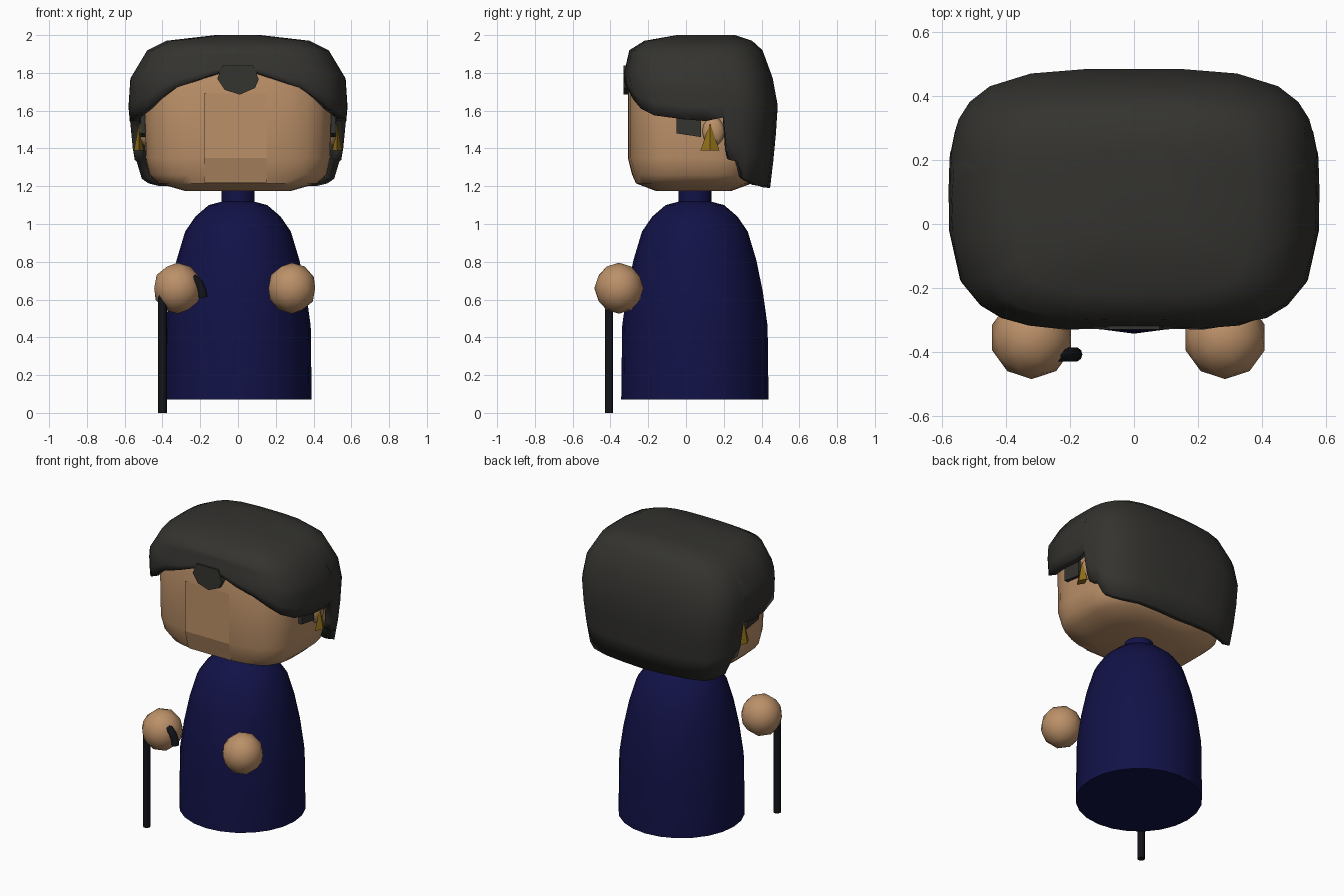
import bpy, bmesh, math
from mathutils import Vector

if "Cube" in bpy.data.objects:
    bpy.data.objects.remove(bpy.data.objects["Cube"])


def material(name, rgb):
    m = bpy.data.materials.new(name)
    m.diffuse_color = (*rgb, 1)
    m.use_nodes = True
    m.node_tree.nodes["Principled BSDF"].inputs["Base Color"].default_value = m.diffuse_color
    return m


SKIN = material("skin", (0.50, 0.28, 0.14))
HAIR = material("dark_hair", (0.034, 0.033, 0.029))
NAVY = material("navy", (0.006, 0.006, 0.065))
GOLD = material("gold", (0.28, 0.16, 0.01))
BLACK = material("black", (0.006, 0.007, 0.01))


def finish(name, bm, mat, smooth=True, angle=40):
    bmesh.ops.recalc_face_normals(bm, faces=bm.faces)
    me = bpy.data.meshes.new(name)
    bm.to_mesh(me)
    bm.free()
    ob = bpy.data.objects.new(name, me)
    bpy.context.collection.objects.link(ob)
    me.materials.append(mat)
    if smooth:
        bpy.ops.object.select_all(action='DESELECT')
        bpy.context.view_layer.objects.active = ob
        ob.select_set(True)
        bpy.ops.object.shade_smooth_by_angle(angle=math.radians(angle))
    return ob


def loft(rings, cap_start=True, cap_end=True):
    bm = bmesh.new()
    rows = [[bm.verts.new(p) for p in r] for r in rings]
    n = len(rows[0])
    for a, b in zip(rows, rows[1:]):
        for i in range(n):
            j = (i + 1) % n
            bm.faces.new((a[i], a[j], b[j], b[i]))
    if cap_start:
        bm.faces.new(rows[0])
    if cap_end:
        bm.faces.new(rows[-1])
    return bm


def lerp_table(table, t):
    """Interpolate rows (key, values...) sorted by rising key."""
    for a, b in zip(table, table[1:]):
        if t <= b[0]:
            f = max(0, (t - a[0]) / (b[0] - a[0]))
            return [u + (v - u) * f for u, v in zip(a[1:], b[1:])]
    return list(table[-1][1:])


def box_point(profile, deg, z, n):
    """Point on a rounded-rectangle section; 0 degrees is the front."""
    xh, yf, yb = lerp_table(profile, z)
    s, c = math.sin(math.radians(deg)), math.cos(math.radians(deg))
    r = (abs(s) ** n + abs(c) ** n) ** (-1 / n)
    return (xh * s * r, (yf + yb) / 2 - (yb - yf) / 2 * c * r, z)


def prism(outline, y0, y1):
    return loft([[(x, y, z) for x, z in outline] for y in (y0, y1)])


def box(size, loc):
    bm = bmesh.new()
    bmesh.ops.create_cube(bm, size=1)
    bmesh.ops.scale(bm, vec=size, verts=bm.verts)
    bmesh.ops.translate(bm, vec=loc, verts=bm.verts)
    return bm


def ball(size, loc):
    bm = bmesh.new()
    bmesh.ops.create_icosphere(bm, subdivisions=2, radius=1)
    bmesh.ops.scale(bm, vec=size, verts=bm.verts)
    bmesh.ops.translate(bm, vec=loc, verts=bm.verts)
    return bm


# Robe and collar, turned from profiles
def lathe(profile, cy, n=24):
    return loft([[(r * math.cos(math.tau * i / n), cy + r * math.sin(math.tau * i / n), z)
                  for i in range(n)] for r, z in profile])


finish("robe", lathe([(0.39, 0.07), (0.385, 0.46), (0.36, 0.64), (0.325, 0.81), (0.28, 0.96),
                      (0.225, 1.04), (0.155, 1.10), (0.08, 1.12)], 0.047), NAVY)
finish("collar", lathe([(0.088, 1.09), (0.088, 1.19)], 0.047), NAVY)

# Head: (z, half width, front y, back y)
head = [(1.175, 0.28, -0.16, 0.24), (1.215, 0.42, -0.265, 0.35), (1.26, 0.47, -0.285, 0.39),
        (1.35, 0.49, -0.308, 0.42), (1.72, 0.50, -0.308, 0.43), (1.85, 0.46, -0.28, 0.38),
        (1.92, 0.30, -0.16, 0.25)]
finish("head", loft([[box_point(head, d, row[0], 3.4) for d in range(0, 360, 10)]
                     for row in head]), SKIN)

# Flat face panel, folded back under the chin
bm = bmesh.new()
rows = [[bm.verts.new((x, y, z)) for x in (-0.18, 0.15)]
        for y, z in ((-0.313, 1.69), (-0.313, 1.35), (-0.275, 1.22))]
for a, b in zip(rows, rows[1:]):
    bm.faces.new((b[0], b[1], a[1], a[0]))
finish("face_panel", bm, SKIN, smooth=False)

# Hair shell: profile by height, lower edge by angle
hair = [(1.19, 0.53, -0.30, 0.445), (1.40, 0.56, -0.30, 0.47), (1.62, 0.58, -0.315, 0.487),
        (1.77, 0.57, -0.335, 0.46), (1.92, 0.48, -0.30, 0.405), (1.97, 0.38, -0.22, 0.35),
        (2.0, 0.12, -0.05, 0.26)]
hem = [(0, 1.81), (11, 1.80), (21, 1.76), (31, 1.72), (39, 1.66), (46, 1.61), (56, 1.575),
       (75, 1.555), (93, 1.545), (106, 1.565), (108.5, 1.40), (111, 1.34), (117.5, 1.33),
       (123, 1.24), (130, 1.215), (138, 1.20), (150, 1.20), (165, 1.195), (180, 1.19)]
angles = [a for a, _ in hem] + [360 - a for a, _ in hem[-2:0:-1]]
rings = [[box_point(hair, d, z, 3.6) for d in angles] for z in (2.0, 1.97, 1.92)]
for f in (0.2, 0.4, 0.6, 0.8, 1.0):
    rings.append([box_point(hair, d, 1.92 + f * (lerp_table(hem, min(d, 360 - d))[0] - 1.92), 3.6)
                  for d in angles])
ob = finish("hair", loft(rings, cap_end=False), HAIR, angle=50)
sol = ob.modifiers.new("thickness", 'SOLIDIFY')
sol.thickness = 0.05
sol.offset = -1

# Forelock at the middle of the hairline
finish("forelock", prism([(-0.11, 1.77), (-0.08, 1.84), (0.08, 1.84), (0.11, 1.765),
                          (0.09, 1.72), (0.01, 1.685), (-0.07, 1.71)], -0.33, -0.28),
       HAIR, smooth=False)

# Sideburns, ears, earrings and hands on both sides
for side, s in (("left", -1), ("right", 1)):
    bm = box((0.06, 0.13, 0.12), (s * 0.485, 0.015, 1.52))
    for v in bm.verts:
        if v.co.z < 1.5:
            v.co.z -= 0.15 * (v.co.y - 0.015) - 0.01
    finish(side + "_sideburn", bm, HAIR, smooth=False)
    finish(side + "_ear", ball((0.035, 0.06, 0.08), (s * 0.49, 0.145, 1.49)), SKIN)
    bm = bmesh.new()
    bmesh.ops.create_cone(bm, cap_ends=True, segments=4, radius1=0.05, radius2=0.002, depth=0.14)
    bmesh.ops.scale(bm, vec=(0.5, 1, 1), verts=bm.verts)
    bmesh.ops.translate(bm, vec=(s * 0.525, 0.127, 1.46), verts=bm.verts)
    finish(side + "_earring", bm, GOLD, smooth=False)
    finish(side + "_hand", ball((0.13, 0.13, 0.135), ((-0.32, 0.285)[s > 0], -0.355, 0.66)), SKIN)

# Walking cane: round tube swept along a shaft and a hook
path = [Vector((-0.40, -0.408, z)) for z in (0.0, 0.3)]
path += [Vector((-0.292 - 0.108 * math.cos(math.pi * i / 10), -0.408,
                 0.61 + 0.12 * math.sin(math.pi * i / 10))) for i in range(11)]
rings = []
for i, p in enumerate(path):
    t = (path[min(i + 1, len(path) - 1)] - path[max(i - 1, 0)]).normalized()
    side = Vector((0, 1, 0)).cross(t)
    rings.append([p + 0.023 * (math.cos(k * math.tau / 10) * side
                               + math.sin(k * math.tau / 10) * Vector((0, 1, 0)))
                  for k in range(10)])
finish("cane", loft(rings), BLACK)
